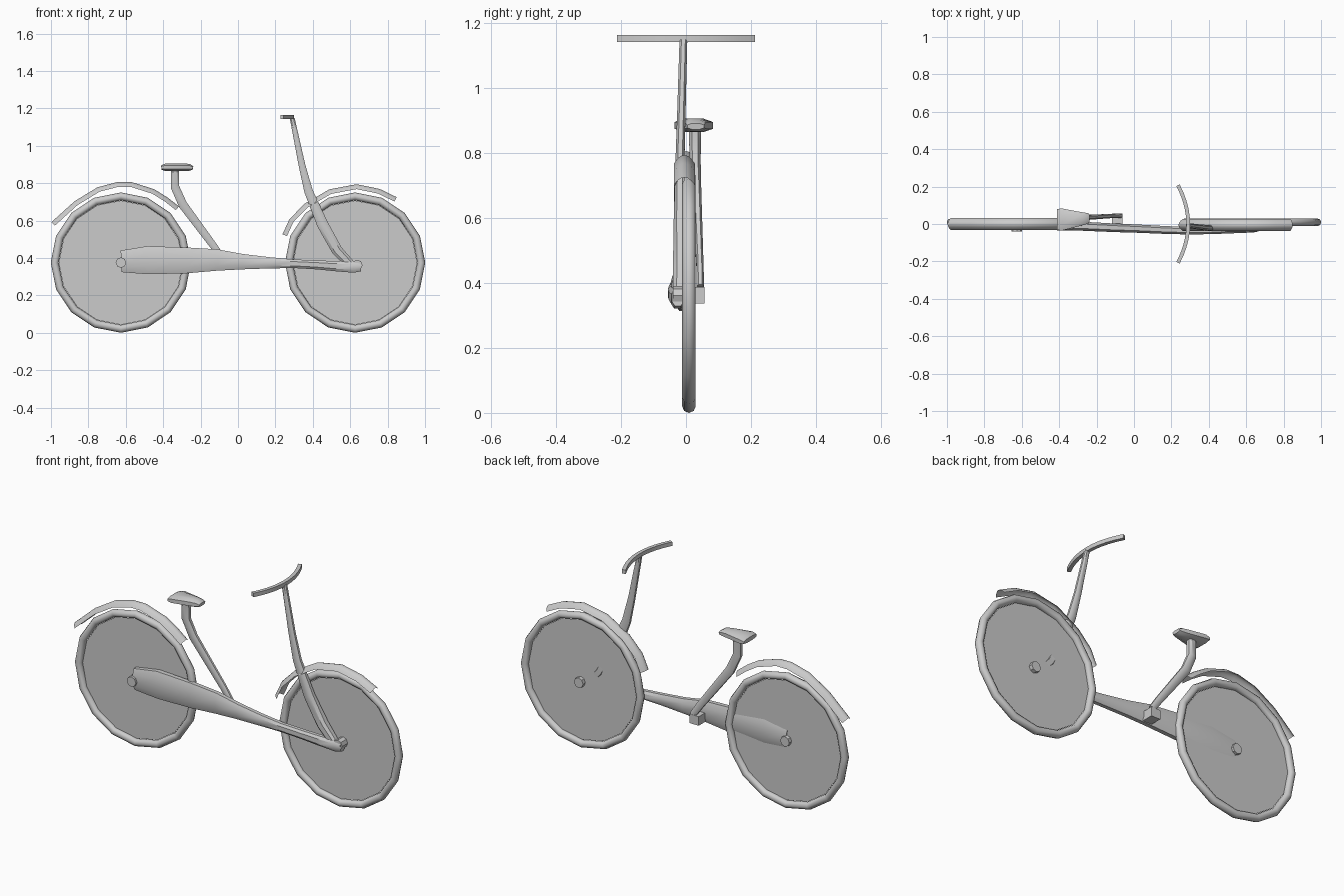
import bpy, math
from mathutils import Vector

if "Cube" in bpy.data.objects:
    bpy.data.objects.remove(bpy.data.objects["Cube"])

Y, Z = Vector((0, 1, 0)), Vector((0, 0, 1))
WHEEL_X, WHEEL_Y, WHEEL_Z = 0.626, 0.009, 0.375

OCT = [(1, .5), (.5, 1), (-.5, 1), (-1, .5), (-1, -.5), (-.5, -1), (.5, -1), (1, -.5)]
BOX = [(1, 1), (-1, 1), (-1, -1), (1, -1)]


def smooth(ob, angle=35):
    bpy.ops.object.select_all(action='DESELECT')
    ob.select_set(True)
    bpy.context.view_layer.objects.active = ob
    bpy.ops.object.shade_smooth_by_angle(angle=math.radians(angle))


def make(name, verts, faces):
    me = bpy.data.meshes.new(name)
    me.from_pydata(verts, [], faces)
    ob = bpy.data.objects.new(name, me)
    bpy.context.collection.objects.link(ob)
    smooth(ob)
    return ob


def frames(path, side):
    """Yield each path point with its in-plane normal."""
    pts = [Vector(p[:3]) for p in path]
    for i, p in enumerate(pts):
        t = (pts[min(i + 1, len(pts) - 1)] - pts[max(i - 1, 0)]).normalized()
        yield p, t.cross(side).normalized()


def loft(name, path, side=Y, section=OCT):
    """Path rows: x, y, z, half size in the bend plane, half size along side."""
    n, verts = len(section), []
    for (p, nor), row in zip(frames(path, side), path):
        verts += [p + nor * (a * row[3]) + side * (b * row[4]) for a, b in section]
    faces = [(i * n + j, i * n + (j + 1) % n, (i + 1) * n + (j + 1) % n, (i + 1) * n + j)
             for i in range(len(path) - 1) for j in range(n)]
    faces += [tuple(reversed(range(n))), tuple(range(len(verts) - n, len(verts)))]
    return make(name, verts, faces)


def fender(name, outline, y, half=0.032, drop=0.026, n=6):
    """Thin arched strip following the outline in the side view."""
    path = [(x, y, z) for x, z in outline]
    verts = []
    for p, nor in frames(path, Y):
        if nor.z < 0:
            nor = -nor
        for j in range(n + 1):
            s = 2 * j / n - 1
            verts.append(p + Y * (s * half) - nor * (drop * s * s))
    m = n + 1
    faces = [(i * m + j, i * m + j + 1, (i + 1) * m + j + 1, (i + 1) * m + j)
             for i in range(len(path) - 1) for j in range(n)]
    return make(name, verts, faces)


# Wheels: tyre, thin spoke disc and hub
for label, sx in (("rear", -1), ("front", 1)):
    loc = (sx * WHEEL_X, WHEEL_Y, WHEEL_Z)
    rot = (math.pi / 2, 0, 0)
    bpy.ops.mesh.primitive_torus_add(major_segments=16, minor_segments=8, major_radius=0.354,
                                     minor_radius=0.021, location=loc, rotation=rot)
    tyre = bpy.context.object
    tyre.name = label + "_tyre"
    smooth(tyre, 50)
    bpy.ops.mesh.primitive_circle_add(vertices=16, radius=0.332, fill_type='NGON',
                                      location=loc, rotation=rot)
    bpy.context.object.name = label + "_spoke_disc"
    bpy.ops.mesh.primitive_cylinder_add(vertices=8, radius=0.028, depth=0.07, rotation=rot,
                                        location=(-0.626 if sx < 0 else 0.638, -0.005, 0.362 if sx > 0 else 0.375))
    bpy.context.object.name = label + "_hub"

# Main beam along one side of the wheels
loft("frame_beam", [
    (-0.625, -0.006, 0.382, 0.058, 0.022),
    (-0.484, -0.007, 0.388, 0.075, 0.025),
    (-0.275, -0.012, 0.387, 0.069, 0.024),
    (-0.11, -0.020, 0.389, 0.057, 0.023),
    (0.024, -0.025, 0.380, 0.041, 0.022),
    (0.168, -0.032, 0.374, 0.030, 0.021),
    (0.300, -0.036, 0.369, 0.023, 0.020),
    (0.420, -0.034, 0.363, 0.024, 0.020),
    (0.520, -0.030, 0.356, 0.027, 0.020),
    (0.620, -0.026, 0.351, 0.030, 0.020),
    (0.657, -0.025, 0.354, 0.025, 0.018)])

# Fork and steering stem in one piece
loft("fork_stem", [
    (0.290, -0.008, 1.147, 0.013, 0.012),
    (0.342, -0.015, 0.896, 0.018, 0.013),
    (0.377, -0.019, 0.757, 0.023, 0.014),
    (0.452, -0.020, 0.580, 0.030, 0.018),
    (0.530, -0.014, 0.440, 0.029, 0.026),
    (0.610, -0.020, 0.355, 0.024, 0.020)])

# Curved handlebar
loft("handlebar", [(0.29 - 0.055 * (s / 5) ** 2, 0.0415 * s, 1.153, 0.010, 0.011)
                   for s in range(-5, 6)], side=Z, section=BOX)

# Seat post and the block that joins it to the beam
loft("seat_post", [
    (-0.337, 0.028, 0.870, 0.022, 0.019),
    (-0.337, 0.028, 0.780, 0.023, 0.017),
    (-0.295, 0.033, 0.685, 0.024, 0.014),
    (-0.120, 0.043, 0.450, 0.019, 0.011),
    (-0.075, 0.044, 0.385, 0.017, 0.012)])
bpy.ops.mesh.primitive_cube_add(size=1, location=(-0.09, 0.024, 0.362))
block = bpy.context.object
block.name = "seat_post_block"
block.scale = (0.055, 0.065, 0.05)

# Wedge-shaped seat, wide at the back
loft("seat", [
    (-0.410, 0.024, 0.883, 0.012, 0.056),
    (-0.385, 0.024, 0.885, 0.021, 0.059),
    (-0.290, 0.027, 0.885, 0.021, 0.038),
    (-0.258, 0.029, 0.884, 0.018, 0.031),
    (-0.240, 0.030, 0.882, 0.009, 0.026)])

# Fenders
fender("rear_fender", [(-0.997, 0.592), (-0.874, 0.703), (-0.751, 0.778), (-0.644, 0.806),
                       (-0.570, 0.806), (-0.447, 0.767), (-0.375, 0.722), (-0.316, 0.676)], 0.0)
fender("front_fender", [(0.238, 0.527), (0.275, 0.607), (0.356, 0.690), (0.489, 0.767),
                        (0.634, 0.794), (0.757, 0.769), (0.848, 0.725)], -0.005)
